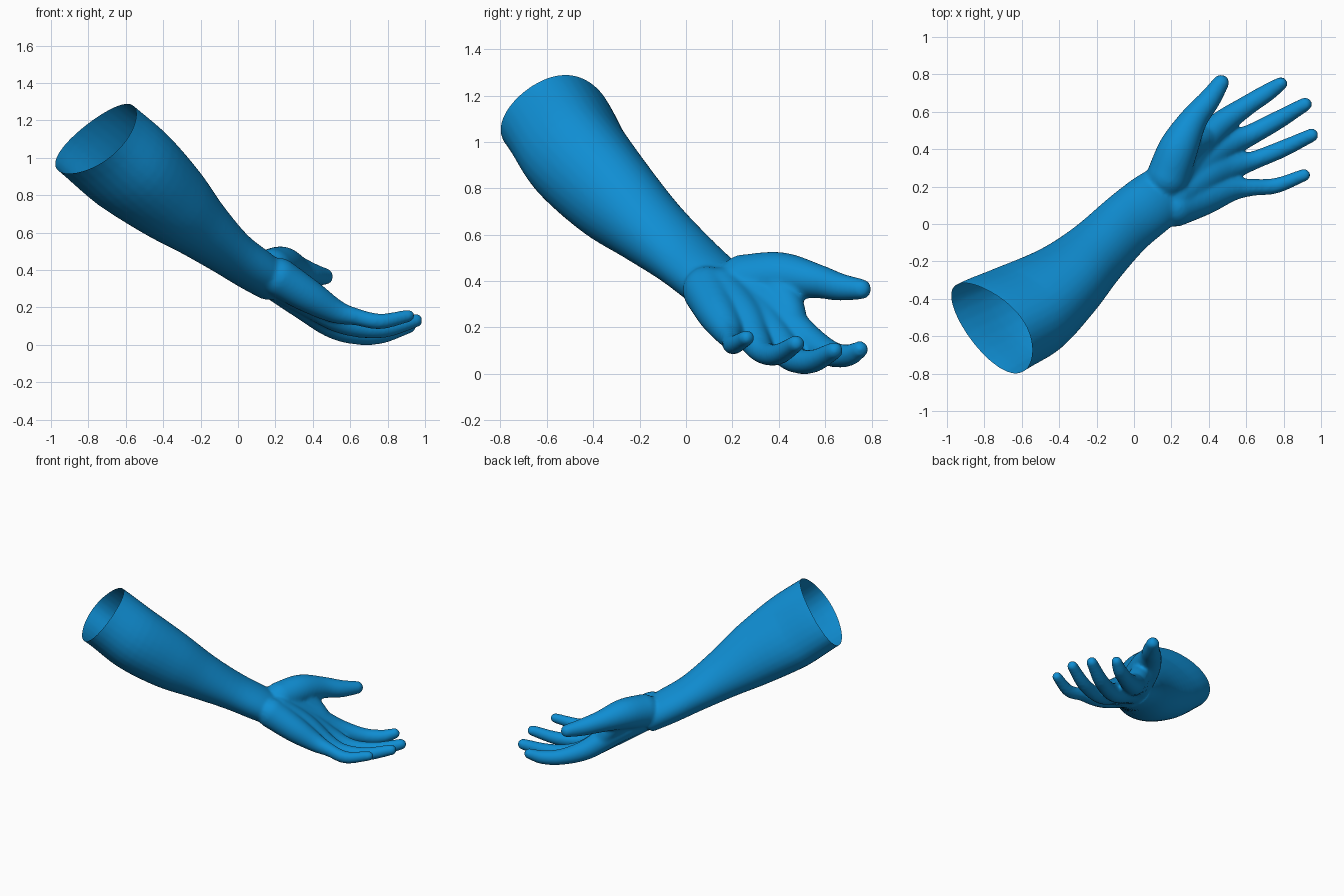
import bpy, bmesh, math
from mathutils import Vector

cube = bpy.data.objects.get("Cube")
if cube:
    bpy.data.objects.remove(cube, do_unlink=True)

SIDES = 32
# Forearm frame: along the arm, across it, and up out of the palm side
ALONG = Vector((0.68, 0.5, -0.54)).normalized()
ACROSS = Vector((-0.59, 0.81, 0)).normalized()
UP = ALONG.cross(ACROSS)


def smooth_rows(rows, steps=5):
    """Catmull-Rom interpolation of rows of numbers."""
    rows = [Vector(r) for r in rows]
    ext = [2 * rows[0] - rows[1]] + rows + [2 * rows[-1] - rows[-2]]
    out = []
    for i in range(1, len(ext) - 2):
        a, b, c, d = ext[i - 1:i + 3]
        for k in range(steps):
            t = k / steps
            out.append(0.5 * (2 * b + (c - a) * t + (2 * a - 5 * b + 4 * c - d) * t * t
                              + (3 * b - a - 3 * c + d) * t ** 3))
    return out + [rows[-1]]


def loft(bm, rings):
    """Closed tube through rings of points."""
    loops = [[bm.verts.new(p) for p in ring] for ring in rings]
    for a, b in zip(loops, loops[1:]):
        for i in range(SIDES):
            j = (i + 1) % SIDES
            bm.faces.new((a[i], a[j], b[j], b[i]))
    bm.faces.new(loops[0][::-1])
    bm.faces.new(loops[-1])


def ball(bm, centre, radius):
    made = bmesh.ops.create_icosphere(bm, subdivisions=3, radius=radius)
    bmesh.ops.translate(bm, verts=made["verts"], vec=centre)


def limb(bm, rows):
    """Round tapered tube with ball ends; rows are x, y, z, radius."""
    rows = smooth_rows(rows)
    pts = [Vector(r[:3]) for r in rows]
    rings = []
    for i, p in enumerate(pts):
        d = (pts[min(i + 1, len(pts) - 1)] - pts[max(i - 1, 0)]).normalized()
        u = Vector((0, 0, 1)).cross(d).normalized()
        w = d.cross(u)
        rings.append([p + rows[i][3] * (u * math.cos(a) + w * math.sin(a))
                      for a in (2 * math.pi * k / SIDES for k in range(SIDES))])
    loft(bm, rings)
    ball(bm, pts[0], rows[0][3])
    ball(bm, pts[-1], rows[-1][3])


bm = bmesh.new()

# Forearm: distance along, offset across, offset up, half width, half height
forearm = [(-1.7, 0.01, 0.44, 0.29, 0.235), (-1.38, 0, 0.43, 0.285, 0.235),
           (-1.1, -0.035, 0.405, 0.268, 0.24), (-0.8, -0.035, 0.393, 0.218, 0.213),
           (-0.55, -0.008, 0.39, 0.183, 0.165), (-0.3, 0.025, 0.395, 0.168, 0.127),
           (-0.1, 0.034, 0.41, 0.164, 0.115), (0.06, 0.034, 0.42, 0.15, 0.1)]
rings = []
for t, across, up, hw, hh in smooth_rows([Vector(r) for r in forearm]):
    egg = 0.2 * min(1, max(0, (-0.3 - t) / 0.8))
    ring = []
    for k in range(SIDES):
        c, s = math.cos(2 * math.pi * k / SIDES), math.sin(2 * math.pi * k / SIDES)
        ring.append(ALONG * t + ACROSS * (across + hw * (c * (1 - egg * s) - egg * s))
                    + UP * (up + hh * s))
    rings.append(ring)
loft(bm, rings)

# Fingers, each running on from its palm bone, then the thumb and its web
limbs = {
    "index": [(.2, .24, .36, .11), (.33, .4, .25, .085), (.46, .53, .14, .07),
              (.6, .63, .085, .055), (.71, .7, .08, .048), (.785, .75, .105, .037)],
    "middle": [(.2, .2, .35, .11), (.36, .33, .22, .09), (.5, .42, .11, .072),
               (.62, .475, .06, .057), (.76, .55, .055, .05), (.915, .64, .1, .038)],
    "ring": [(.22, .15, .35, .11), (.38, .25, .24, .09), (.52, .3, .14, .068),
             (.64, .34, .09, .05), (.79, .4, .085, .046), (.95, .475, .13, .037)],
    "little": [(.22, .09, .36, .105), (.38, .14, .26, .09), (.52, .185, .18, .065),
               (.63, .195, .15, .046), (.76, .205, .125, .042), (.91, .262, .155, .034)],
    "thumb": [(.18, .25, .4, .115), (.24, .41, .42, .105), (.32, .56, .4, .075),
              (.4, .66, .375, .06), (.465, .755, .365, .045)],
    "web": [(.27, .4, .36, .08), (.33, .44, .29, .07), (.39, .46, .2, .07)],
}
for rows in limbs.values():
    limb(bm, rows)

bmesh.ops.recalc_face_normals(bm, faces=bm.faces)
mesh = bpy.data.meshes.new("arm_and_hand")
bm.to_mesh(mesh)
bm.free()
arm = bpy.data.objects.new("arm_and_hand", mesh)
bpy.context.collection.objects.link(arm)

# Fuse everything into one soft skin
fuse = arm.modifiers.new("fuse", "REMESH")
fuse.mode = "VOXEL"
fuse.voxel_size = 0.01
soften = arm.modifiers.new("soften", "SMOOTH")
soften.factor = 0.5
soften.iterations = 12
bpy.context.view_layer.update()
skin = bpy.data.meshes.new_from_object(arm.evaluated_get(bpy.context.evaluated_depsgraph_get()))
arm.modifiers.clear()
arm.data = skin

# Cut the elbow end open
bm = bmesh.new()
bm.from_mesh(skin)
bmesh.ops.bisect_plane(bm, geom=bm.verts[:] + bm.edges[:] + bm.faces[:],
                       plane_co=(-1, -0.4, 0.93), plane_no=(0.136, 0.087, -0.126),
                       clear_inner=True)
for f in bm.faces:
    f.smooth = True
bm.to_mesh(skin)
bm.free()

blue = bpy.data.materials.new("blue")
blue.use_nodes = True
colour = (0.005, 0.27, 0.65, 1)
blue.diffuse_color = colour
blue.node_tree.nodes["Principled BSDF"].inputs["Base Color"].default_value = colour
skin.materials.clear()
skin.materials.append(blue)
